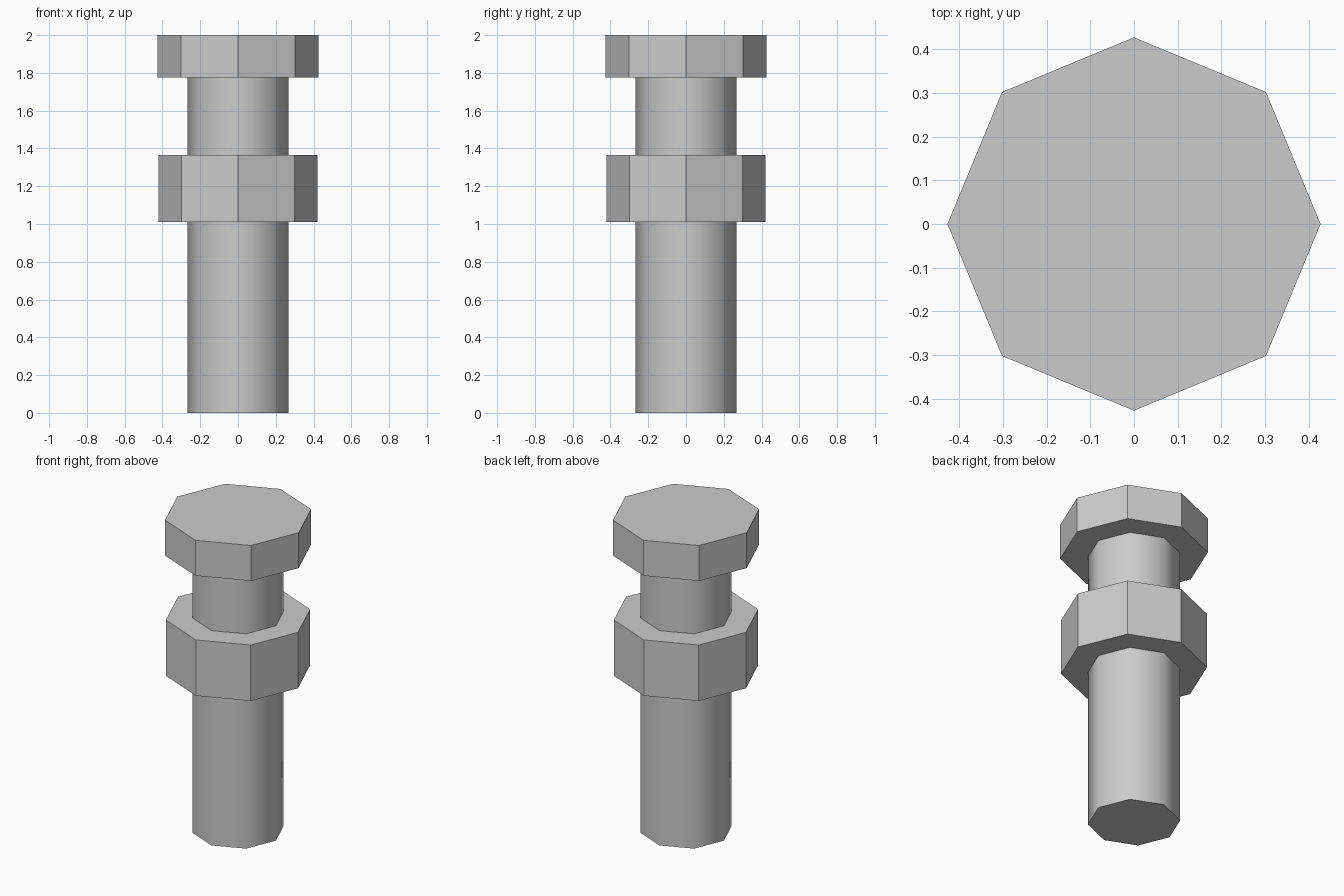
import bpy
from math import radians

SIDES = 8

cube = bpy.data.objects.get("Cube")
if cube:
    bpy.data.objects.remove(cube, do_unlink=True)

# Single plain metal colour
steel = bpy.data.materials.new("steel_grey")
steel.use_nodes = True
grey = (0.6, 0.6, 0.6, 1.0)
steel.diffuse_color = grey
steel.node_tree.nodes["Principled BSDF"].inputs["Base Color"].default_value = grey


def prism(name, radius, bottom, top):
    """Upright octagonal prism with corners on the x and y axes."""
    bpy.ops.mesh.primitive_cylinder_add(
        vertices=SIDES, radius=radius, depth=top - bottom,
        location=(0, 0, (bottom + top) / 2))
    part = bpy.context.object
    part.name = name
    part.data.materials.append(steel)
    return part


# Shaft: round-looking sides, crisp end caps
shaft = prism("shaft", 0.267, 0.0, 1.775)
bpy.ops.object.shade_smooth_by_angle(angle=radians(60))

# Faceted head and nut
prism("bolt_head", 0.427, 1.775, 2.0)
prism("nut", 0.422, 1.01, 1.365)
